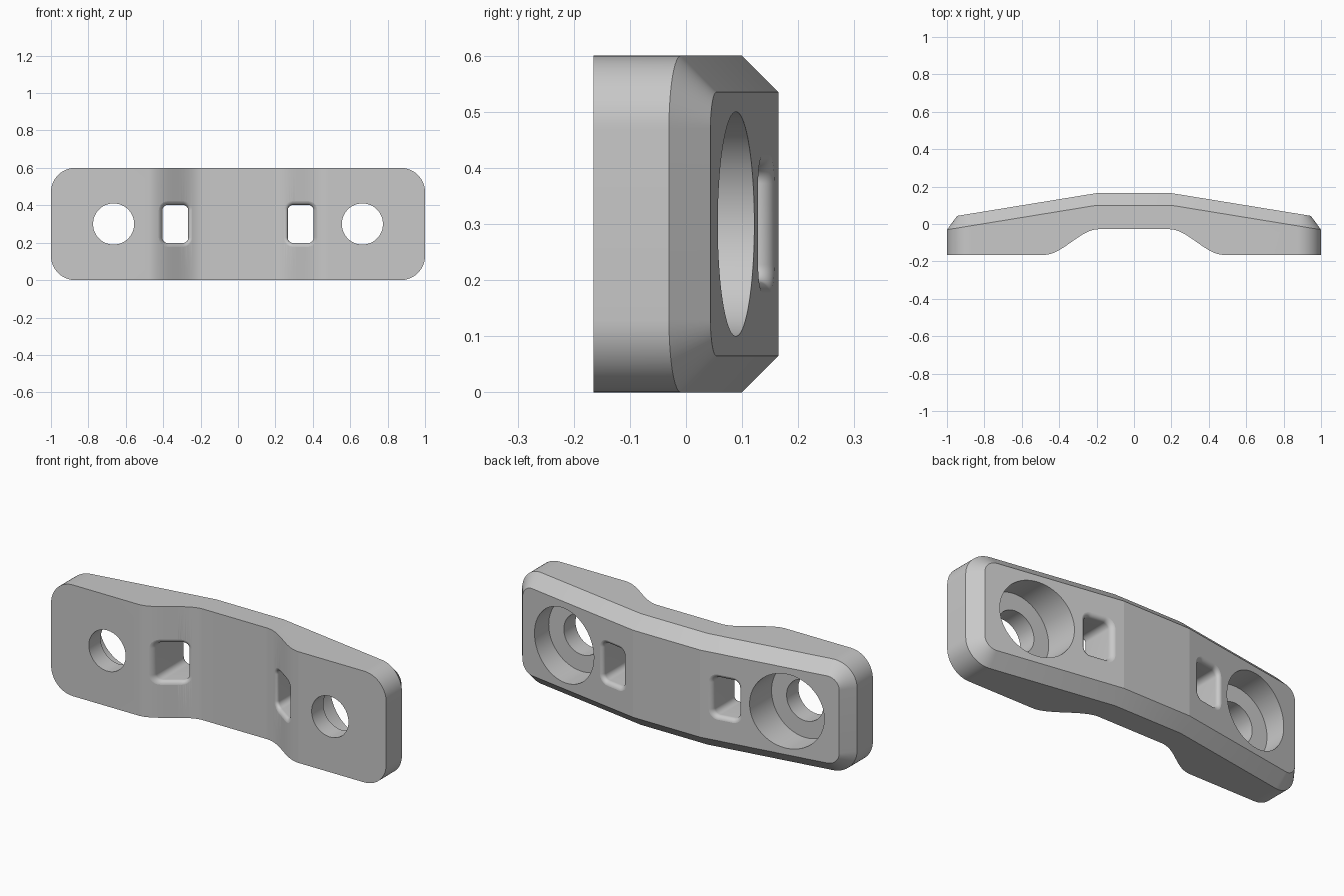
import bpy, bmesh, math

cube = bpy.data.objects.get("Cube")
if cube:
    bpy.data.objects.remove(cube, do_unlink=True)

HALF_Y, MID_Z, FLAT_X, CHAMFER = 0.165, 0.3, 0.2, 0.065


def front_y(x):
    """Front surface: flat feet with a smooth step up to a shallow channel."""
    t = min(max((abs(x) - 0.19) / 0.29, 0), 1)
    return -0.028 - (HALF_Y - 0.028) * t * t * (3 - 2 * t)


def back_y(x):
    """Back surface: flat in the middle, sloping to both ends."""
    return HALF_Y - 0.163 * max(abs(x) - FLAT_X, 0)


def rounded_outline(hx, hz, r, steps=16, edge=1):
    """Rounded rectangle in x, z; long runs may be subdivided."""
    pts = []
    for i, (sx, sz) in enumerate(((1, 1), (-1, 1), (-1, -1), (1, -1))):
        for k in range(steps + 1):
            a = (i + k / steps) * math.pi / 2
            pts.append((sx * (hx - r) + r * math.cos(a), sz * (hz - r) + r * math.sin(a)))
        if sx * sz > 0:
            x, z = pts[-1]
            pts += [(x - sx * 2 * (hx - r) * k / edge, z) for k in range(1, edge)]
    return pts


def loft(name, rings):
    """Closed solid through rings of equal point count."""
    bm = bmesh.new()
    loops = [[bm.verts.new(p) for p in ring] for ring in rings]
    n = len(loops[0])
    for a, b in zip(loops, loops[1:]):
        for i in range(n):
            j = (i + 1) % n
            bm.faces.new((a[i], a[j], b[j], b[i]))
    caps = [bm.faces.new(loops[0]), bm.faces.new(loops[-1])]
    return finish(name, bm), caps


def finish(name, bm):
    bmesh.ops.recalc_face_normals(bm, faces=bm.faces[:])
    mesh = bpy.data.meshes.new(name)
    bm.to_mesh(mesh)
    bm.free()
    obj = bpy.data.objects.new(name, mesh)
    bpy.context.collection.objects.link(obj)
    return obj


def cylinder(name, x, r, y0, y1):
    ring = [(x + r * math.cos(k * math.tau / 72), MID_Z + r * math.sin(k * math.tau / 72))
            for k in range(72)]
    return loft(name, [[(px, y, pz) for px, pz in ring] for y in (y0, y1)])[0]


def slot(name, cx):
    """Rectangular opening whose rims flare out as fillets on both surfaces."""
    r, steps, bias = 0.025, 16, 0.0005
    arc = [(r * (1 - math.sin(t)), r * (1 - math.cos(t)) - bias)
           for t in (k * math.pi / 2 / steps for k in range(steps + 1))]
    levels = [(r, front_y, -0.1)] + [(e, front_y, d) for e, d in arc]
    levels += [(e, back_y, -d) for e, d in reversed(arc)] + [(r, back_y, 0.1)]
    rings = []
    for e, surface, d in levels:
        outline = rounded_outline(0.069 + e, 0.102 + e, 0.03 + e, 12, 10)
        rings.append([(cx + x, surface(cx + x) + d, MID_Z + z) for x, z in outline])
    obj, _ = loft(name, rings)
    bm = bmesh.new()
    bm.from_mesh(obj.data)
    bmesh.ops.triangulate(bm, faces=bm.faces[:])
    bm.to_mesh(obj.data)
    bm.free()
    return obj


# Plate body: rounded block with a chamfered back rim
outer = rounded_outline(1, 0.3, 0.13)
inner = rounded_outline(0.945, 0.3 - CHAMFER, 0.065)
body, _ = loft("mounting_plate", [
    [(x, -0.3, MID_Z + z) for x, z in outer],
    [(x, -CHAMFER, MID_Z + z) for x, z in outer],
    [(x, 0, MID_Z + z) for x, z in inner]])

# Crease the back and slope both ends
bm = bmesh.new()
bm.from_mesh(body.data)
for x in (-FLAT_X, FLAT_X):
    bmesh.ops.bisect_plane(bm, geom=bm.verts[:] + bm.edges[:] + bm.faces[:], dist=1e-5,
                           plane_co=(x, 0, 0), plane_no=(1, 0, 0))
for v in bm.verts:
    if v.co.y > -0.2:
        v.co.y += back_y(v.co.x)
bm.to_mesh(body.data)
bm.free()

# Cutters: front channel, slots, screw holes and counterbores
steps = [0.19 + 0.29 * k / 32 for k in range(33)]
xs = [-1.2] + [-x for x in reversed(steps)] + steps + [1.2]
profile = [(x, front_y(x)) for x in xs] + [(1.2, -0.5), (-1.2, -0.5)]
cutters = [loft("channel_cutter", [[(x, y, z) for x, y in profile] for z in (-0.2, 0.8)])[0]]
for side, s in (("left", 1), ("right", -1)):
    cutters.append(cylinder(side + "_counterbore_cutter", s * 0.665, 0.2, -0.065, 0.4))
    cutters.append(cylinder(side + "_hole_cutter", s * 0.665, 0.11, -0.4, 0.3))
    cutters.append(slot(side + "_slot_cutter", s * 0.335))

bpy.context.view_layer.objects.active = body
for cutter in cutters:
    cutter.hide_render = True
    mod = body.modifiers.new(cutter.name, "BOOLEAN")
    mod.operation = "DIFFERENCE"
    mod.solver = "EXACT"
    mod.object = cutter
    bpy.ops.object.modifier_apply(modifier=mod.name)
for cutter in cutters:
    bpy.data.objects.remove(cutter, do_unlink=True)

# Grey finish
grey = bpy.data.materials.new("plain_grey")
grey.use_nodes = True
colour = (0.58, 0.58, 0.58, 1)
grey.diffuse_color = colour
grey.node_tree.nodes["Principled BSDF"].inputs["Base Color"].default_value = colour
body.data.materials.clear()
body.data.materials.append(grey)

bpy.ops.object.select_all(action="DESELECT")
body.select_set(True)
bpy.ops.object.shade_smooth_by_angle(angle=math.radians(8.5))
